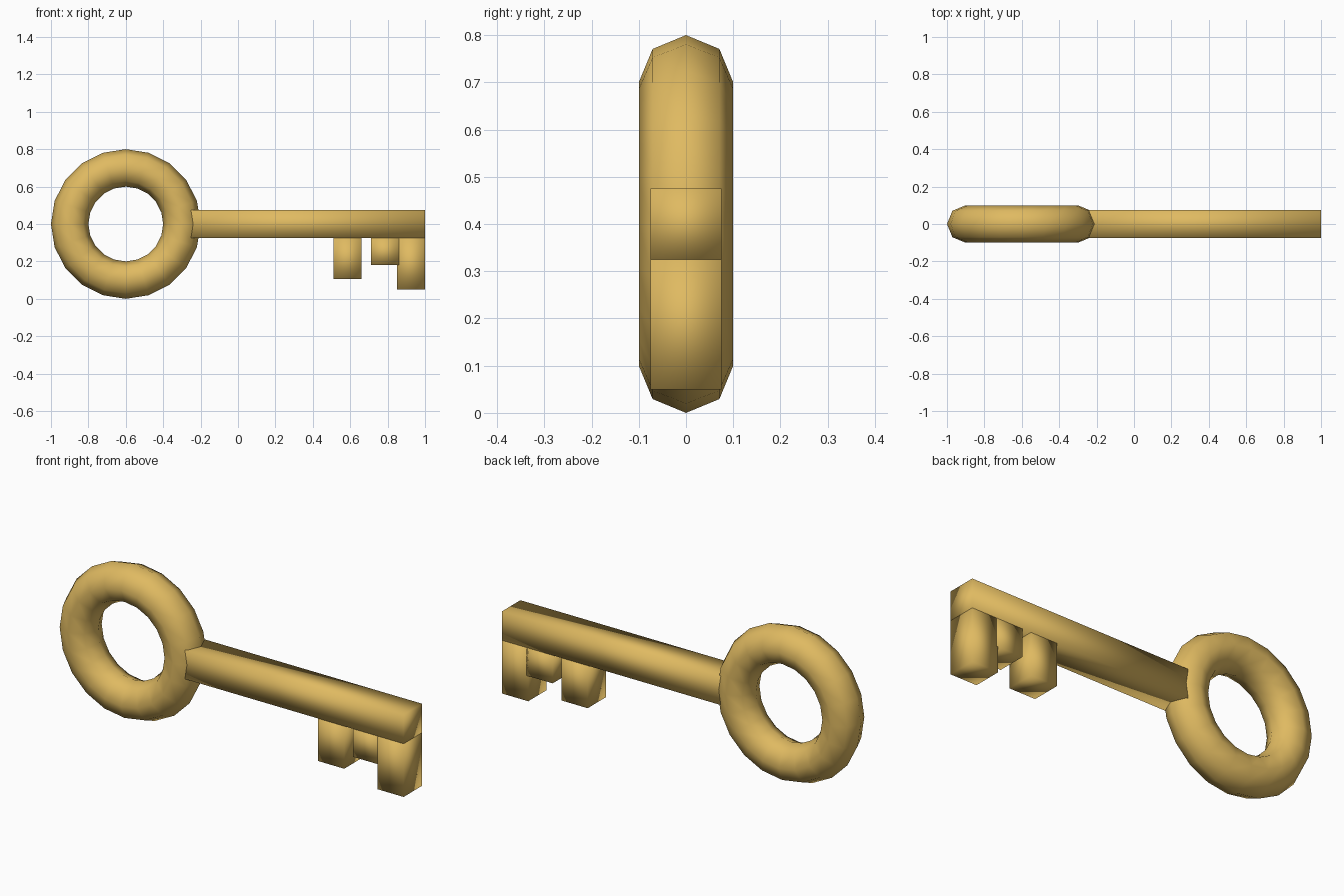
import bpy
import math

if "Cube" in bpy.data.objects:
    bpy.data.objects.remove(bpy.data.objects["Cube"])

gold = bpy.data.materials.new("gold")
gold.diffuse_color = (0.74, 0.49, 0.12, 1)
gold.use_nodes = True
gold.node_tree.nodes["Principled BSDF"].inputs["Base Color"].default_value = gold.diffuse_color


def finish(name):
    """Name the active object, colour it and shade it smooth."""
    obj = bpy.context.object
    obj.name = name
    obj.data.materials.append(gold)
    bpy.ops.object.transform_apply(location=False, rotation=True, scale=True)
    bpy.ops.object.shade_smooth()
    return obj


def bar(name, x0, x1, z0, z1, depth=0.15):
    """Box spanning x0..x1 and z0..z1, centred on y = 0."""
    bpy.ops.mesh.primitive_cube_add(size=1, location=((x0 + x1) / 2, 0, (z0 + z1) / 2))
    bpy.context.object.scale = (x1 - x0, depth, z1 - z0)
    return finish(name)


# Ring handle
bpy.ops.mesh.primitive_torus_add(
    major_segments=20, minor_segments=8, major_radius=0.3, minor_radius=0.1,
    location=(-0.6, 0, 0.4), rotation=(math.pi / 2, 0, 0))
finish("ring_handle")

# Shaft, with its end buried in the ring
bar("shaft", -0.3, 1.0, 0.325, 0.475)

# Teeth hanging below the shaft
for name, x, bottom in (("inner_tooth", 0.51, 0.105),
                        ("middle_tooth", 0.71, 0.18),
                        ("end_tooth", 0.85, 0.05)):
    bar(name, x, x + 0.15, bottom, 0.325)
